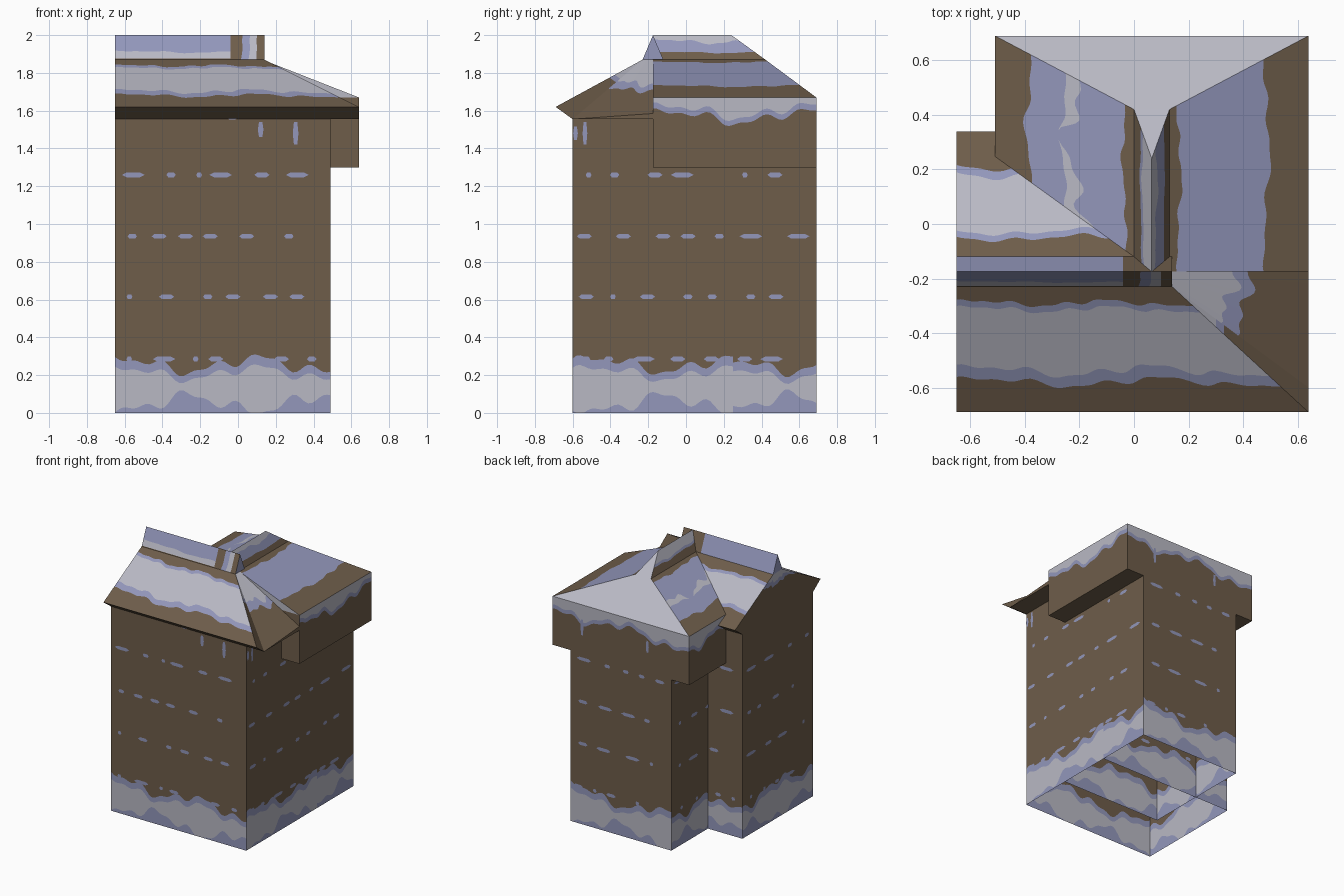
import bpy, bmesh, math, random
from mathutils import Vector as V

random.seed(4)
cube = bpy.data.objects.get("Cube")
if cube:
    bpy.data.objects.remove(cube)


def material(name, rgb):
    lin = [((c / 255 + 0.055) / 1.055) ** 2.4 for c in rgb] + [1]
    m = bpy.data.materials.new(name)
    m.use_nodes = True
    m.diffuse_color = lin
    bsdf = next(n for n in m.node_tree.nodes if n.type == 'BSDF_PRINCIPLED')
    bsdf.inputs["Base Color"].default_value = lin
    bsdf.inputs["Roughness"].default_value = 0.9
    return m


MATS = [material("brown brick", (110, 93, 74)),
        material("shadow blue snow", (147, 151, 187)),
        material("pale snow", (185, 185, 196))]
BROWN, BLUE, PALE = range(3)


def wave(s, k):
    return (0.5 * math.sin(9 * s + k) + 0.3 * math.sin(23 * s + 2 * k)
            + 0.2 * math.sin(41 * s + 3 * k))


class Part:
    """A named mesh built from plain polygons and wavy-banded patches."""
    def __init__(self, name):
        self.name, self.bm = name, bmesh.new()

    def poly(self, pts, mat=BROWN):
        f = self.bm.faces.new([self.bm.verts.new(p) for p in pts])
        f.material_index = mat

    def patch(self, bl, br, tr, tl, bands, k=0.0):
        """Four-sided surface cut into bands of (top, waviness, colour)."""
        bl, br, tr, tl = map(V, (bl, br, tr, tl))
        length = (br - bl).length
        n = max(2, int(length / 0.02))

        def column(i):
            u, v, cuts = i / n, 0.0, [0.0]
            for top, amp, _ in bands:
                v = min(1, max(v, top + amp * wave(u * length, k)))
                cuts.append(v)
            cuts[-1] = 1.0
            lo, hi = bl.lerp(br, u), tl.lerp(tr, u)
            return [lo.lerp(hi, c) for c in cuts]

        left = column(0)
        for i in range(n):
            right = column(i + 1)
            for j, band in enumerate(bands):
                quad = (left[j], right[j], right[j + 1], left[j + 1])
                if (quad[0] - quad[3]).length + (quad[1] - quad[2]).length > 1e-5:
                    self.poly(quad, band[2])
            left = right

    def finish(self):
        bmesh.ops.remove_doubles(self.bm, verts=self.bm.verts[:], dist=1e-5)
        me = bpy.data.meshes.new(self.name)
        self.bm.to_mesh(me)
        self.bm.free()
        for m in MATS:
            me.materials.append(m)
        bpy.context.collection.objects.link(bpy.data.objects.new(self.name, me))


def mark(part, a, d, s, z, w, h):
    """Thin snow fleck lying on a wall."""
    o = V(a) + d * s + d.cross(V((0, 0, 1))) * 0.004 + V((0, 0, z))
    up = V((0, 0, h / 2))
    part.poly([o - d * w / 2, o - d * w * 0.3 - up, o + d * w * 0.3 - up,
               o + d * w / 2, o + d * w * 0.3 + up, o - d * w * 0.3 + up], BLUE)


def wall(part, x0, y0, x1, y1, top, k):
    a, b = V((x0, y0, 0)), V((x1, y1, 0))
    up = V((0, 0, top))
    h = 1 / top
    part.patch(a, b, b + up, a + up,
               [(0.05 * h, -0.08 * h, BLUE), (0.21 * h, 0.06 * h, PALE),
                (0.255 * h, 0.07 * h, BLUE), (1, 0, BROWN)], k)
    d, length = (b - a).normalized(), (b - a).length
    for z in (0.285, 0.615, 0.935, 1.26):
        s = random.uniform(0.06, 0.12)
        while s < length - 0.07:
            w = random.choice((0.03, 0.05, 0.08, 0.12))
            mark(part, a, d, s, z, w, 0.025)
            s += w / 2 + random.uniform(0.09, 0.2)


# Main dimensions
L, R, RO = -0.65, 0.49, 0.64          # left end, right wall, right eave
F, FO, B, BO = -0.60, -0.69, 0.25, 0.34   # front wing walls and eaves
RY = -0.175                            # front wing ridge line
WT, EZ, KZ, TZ = 1.555, 1.62, 1.87, 2.0   # wall top, eave, kink, ridge
KF, KB, KX = -0.23, -0.12, 0.14        # kink lines and ridge end
RL, RB, JL, JB, JZ = -0.36, 0.69, -0.51, 1.30, 1.67   # rear wing, jetty
CX, KL, KR = 0.065, 0.0, 0.13          # rear ridge and kinks

# Front wing walls
p = Part("front_wing_walls")
wall(p, L, F, R, F, WT, 1.2)
wall(p, R, F, R, B, WT, 0.3)
wall(p, R, B, L, B, WT, 2.2)
wall(p, L, B, L, F, WT, 4.1)
for x, z, h in ((0.12, 1.5, 0.08), (0.305, 1.48, 0.12), (-0.03, 1.56, 0.015)):
    mark(p, (L, F, 0), V((1, 0, 0)), x - L, z, 0.03 if h > 0.05 else 0.05, h)
for y, h in ((-0.535, 0.12), (-0.585, 0.07)):
    mark(p, (R, F, 0), V((0, 1, 0)), y - F, 1.48, 0.025, h)
p.finish()

# Rear wing walls
p = Part("rear_wing_walls")
wall(p, R, B, R, RB, JB, 2.0)
wall(p, R, RB, RL, RB, JB, 0.9)
wall(p, RL, RB, RL, RY, JB, 3.3)
wall(p, RL, RY, R, RY, JB, 5.0)
p.finish()

# Overhanging upper storey of the rear wing
p = Part("rear_jetty")
drip = [(0.72, 0.16, BROWN), (0.8, 0.17, BLUE), (1, 0, PALE)]
ring = [(RO, RY), (RO, RB), (JL, RB), (JL, RY)]
for i in range(3):
    (x0, y0), (x1, y1) = ring[i], ring[i + 1]
    p.patch((x0, y0, JB), (x1, y1, JB), (x1, y1, JZ), (x0, y0, JZ), drip, i * 1.7 + 0.6)
p.poly([(JL, RY, JB), (RO, RY, JB), (RO, RY, JZ), (JL, RY, JZ)])
p.poly([(x, y, JB) for x, y in reversed(ring)])
for s, h in ((0.25, 0.12), (0.8, 0.09)):
    mark(p, (RO, RB, 0), V((-1, 0, 0)), s, 1.5, 0.025, h)
p.finish()

# Front wing roof
p = Part("front_wing_roof")
p.patch((L, FO, EZ), (RO, FO, EZ), (KX, KF, KZ), (L, KF, KZ),
        [(0.24, 0.06, BROWN), (0.33, 0.07, BLUE), (0.82, 0.04, PALE),
         (0.87, 0.04, BLUE), (1, 0, BROWN)], 0.5)
p.patch((0.14, BO, EZ), (L, BO, EZ), (L, KB, KZ), (KL, KB, KZ),
        [(0.28, 0.05, BROWN), (0.34, 0.06, BLUE), (0.8, 0.04, PALE),
         (0.85, 0.04, BLUE), (1, 0, BROWN)], 2.5)
# steep ridge cap, with brown bands turning up at its end
split = -0.04
p.patch((L, KF, KZ), (split, KF, KZ), (split, RY, TZ), (L, RY, TZ),
        [(0.04, 0, BROWN), (0.32, 0.07, PALE), (1, 0, BLUE)], 1)
p.patch((KX, KF, KZ), (KX, RY, TZ), (split, RY, TZ), (split, KF, KZ),
        [(0.22, 0.02, BROWN), (0.4, 0.1, PALE), (0.62, 0.1, BLUE), (1, 0, BROWN)], 1)
p.poly([(split, KB, KZ), (L, KB, KZ), (L, RY, TZ), (split, RY, TZ)], BLUE)
p.poly([(KX, KB, KZ), (split, KB, KZ), (split, RY, TZ), (KX, RY, TZ)])
p.poly([(KX, KF, KZ), (KX, KB, KZ), (KX, RY, TZ)], BLUE)
# left gable end
p.poly([(L, B, WT), (L, F, WT), (L, FO, EZ), (L, BO, EZ)])
p.patch((L, BO, EZ), (L, FO, EZ), (L, KF, KZ), (L, KB, KZ),
        [(0.68, 0.08, BROWN), (0.8, 0.08, BLUE), (1, 0, PALE)], 0.7)
p.poly([(L, KB, KZ), (L, KF, KZ), (L, RY, TZ)], BLUE)
# soffits
p.poly([(L, F, WT), (RO, F, WT), (RO, FO, EZ), (L, FO, EZ)])
p.poly([(RL, B, WT), (L, B, WT), (L, BO, EZ), (RL, BO, EZ)])
p.poly([(R, F, WT), (R, RY, WT), (RO, RY, WT), (RO, F, WT)])
# hipped right corner
p.patch((RO, FO, EZ), (RO, F, WT), (KX, KF, KZ), (KX, KF, KZ),
        [(0.62, 0, BROWN), (0.68, 0, BLUE), (1, 0, PALE)])
p.patch((RO, F, WT), (RO, RY, 1.585), (KX, RY, KZ), (KX, KF, KZ),
        [(0.48, 0.1, BROWN), (0.6, 0.12, BLUE), (1, 0, PALE)], 1.5)
p.poly([(RO, F, WT), (RO, RY, WT), (RO, RY, 1.585)])
p.finish()

# Rear wing roof
HK, HR = 0.42, 0.24                    # hip positions at kink and ridge
p = Part("rear_wing_roof")
p.patch((RO, RY, JZ), (RO, RB, JZ), (KR, HK, KZ), (KR, RY, KZ),
        [(0.3, 0.04, BROWN), (0.93, 0.03, BLUE), (1, 0, BROWN)], 0.4)
p.patch((JL, RB, JZ), (JL, RY, JZ), (KL, RY, KZ), (KL, HK, KZ),
        [(0.25, 0.05, BROWN), (0.5, 0.05, BLUE), (0.58, 0.16, PALE),
         (0.93, 0.03, BLUE), (1, 0, BROWN)], 2.1)
p.patch((KR, RY, KZ), (KR, HK, KZ), (CX, HR, TZ), (CX, RY, TZ),
        [(0.3, 0.05, BROWN), (0.75, 0.15, BLUE), (1, 0, PALE)], 1)
p.patch((KL, HK, KZ), (KL, RY, KZ), (CX, RY, TZ), (CX, HR, TZ),
        [(0.38, 0.08, BROWN), (0.5, 0.1, BLUE), (1, 0, PALE)], 3)
p.poly([(RO, RB, JZ), (JL, RB, JZ), (KL, HK, KZ), (KR, HK, KZ)], PALE)
p.poly([(KR, HK, KZ), (KL, HK, KZ), (CX, HR, TZ)], PALE)
p.poly([(JL, RY, JZ), (RO, RY, JZ), (KR, RY, KZ), (KL, RY, KZ)], PALE)
p.finish()
